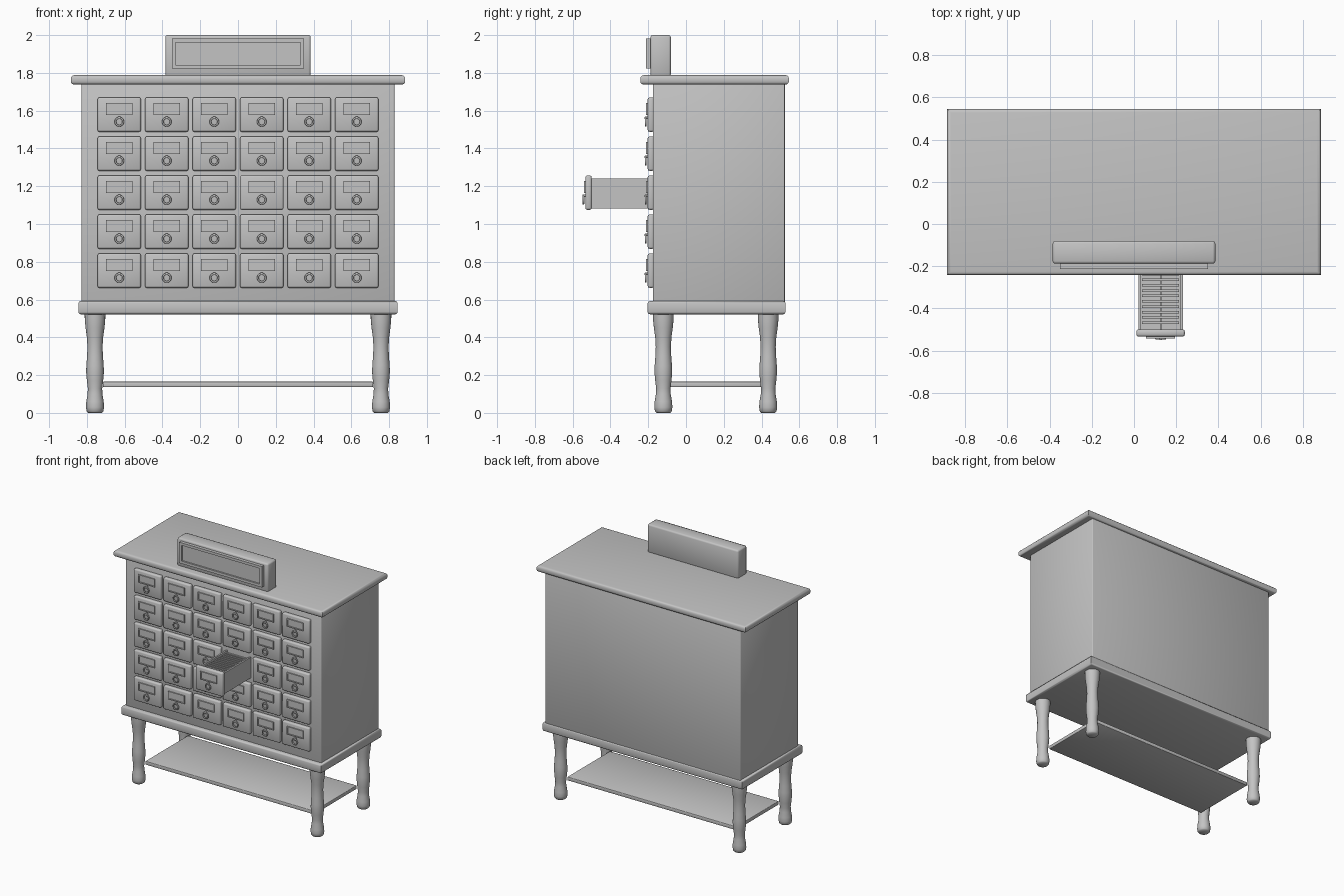
import bpy, bmesh, math
from mathutils import Matrix, Vector

if "Cube" in bpy.data.objects:
    bpy.data.objects.remove(bpy.data.objects["Cube"])

grey = bpy.data.materials.new("plain grey")
grey.diffuse_color = (0.55, 0.55, 0.55, 1)
grey.use_nodes = True
grey.node_tree.nodes["Principled BSDF"].inputs["Base Color"].default_value = grey.diffuse_color


def finish(name, bm, angle=50):
    bmesh.ops.recalc_face_normals(bm, faces=bm.faces)
    me = bpy.data.meshes.new(name)
    bm.to_mesh(me)
    bm.free()
    ob = bpy.data.objects.new(name, me)
    bpy.context.collection.objects.link(ob)
    me.materials.append(grey)
    bpy.ops.object.select_all(action='DESELECT')
    ob.select_set(True)
    bpy.context.view_layer.objects.active = ob
    bpy.ops.object.shade_smooth_by_angle(angle=math.radians(angle))
    return ob


def add_box(bm, x, y, z, bevel=0, axis=None, seg=2):
    """Box from (min, max) ranges; axis limits the bevel to edges across that axis."""
    m = Matrix.LocRotScale(Vector([sum(r) / 2 for r in (x, y, z)]), None,
                           Vector([r[1] - r[0] for r in (x, y, z)]))
    verts = bmesh.ops.create_cube(bm, size=1, matrix=m)["verts"]
    if bevel:
        edges = {e for v in verts for e in v.link_edges}
        if axis is not None:
            edges = {e for e in edges
                     if abs(e.verts[0].co[axis] - e.verts[1].co[axis]) < 1e-5}
        bmesh.ops.bevel(bm, geom=list(edges), offset=bevel, segments=seg,
                        profile=0.5, affect='EDGES')


def box(name, *args, **kw):
    bm = bmesh.new()
    add_box(bm, *args, **kw)
    return finish(name, bm)


def add_frame(bm, cx, cz, w, h, t, y):
    """Rectangular frame of half size w, h and bar width t."""
    for s in (-1, 1):
        add_box(bm, sorted((cx + s * w, cx + s * (w - t))), y, (cz - h, cz + h))
        add_box(bm, (cx - w + t, cx + w - t), y, sorted((cz + s * h, cz + s * (h - t))))


def add_lathe(bm, profile, n=24):
    """Turned solid around z from (radius, height) points."""
    rings = [[bm.verts.new((r * math.cos(2 * math.pi * i / n),
                            r * math.sin(2 * math.pi * i / n), z)) for i in range(n)]
             for r, z in profile]
    for a, b in zip(rings, rings[1:]):
        for i in range(n):
            j = (i + 1) % n
            bm.faces.new((a[i], a[j], b[j], b[i]))
    bm.faces.new(rings[0])
    bm.faces.new(rings[-1])


def add_ring(bm, c, major, minor, n=20, k=8):
    """Torus lying in the xz plane."""
    grid = []
    for i in range(n):
        a = 2 * math.pi * i / n
        row = []
        for j in range(k):
            b = 2 * math.pi * j / k
            r = major + minor * math.cos(b)
            row.append(bm.verts.new((c[0] + r * math.cos(a), c[1] + minor * math.sin(b),
                                     c[2] + r * math.sin(a))))
        grid.append(row)
    for i in range(n):
        for j in range(k):
            p, q = grid[i], grid[(i + 1) % n]
            bm.faces.new((p[j], q[j], q[(j + 1) % k], p[(j + 1) % k]))


# Carcass, top and base
box("cabinet_body", (-0.828, 0.828), (-0.175, 0.523), (0.58, 1.75), bevel=0.006)
box("cabinet_top", (-0.885, 0.885), (-0.242, 0.545), (1.738, 1.788), bevel=0.018, axis=2, seg=3)
box("base_slab", (-0.845, 0.845), (-0.203, 0.527), (0.522, 0.592), bevel=0.012, axis=2)

# Turned legs
LEG = [(0.036, 0), (0.044, 0.008), (0.048, 0.03), (0.046, 0.06), (0.039, 0.1),
       (0.038, 0.13), (0.043, 0.17), (0.047, 0.215), (0.046, 0.25), (0.042, 0.3),
       (0.040, 0.35), (0.043, 0.4), (0.050, 0.45), (0.054, 0.49), (0.055, 0.53)]
for side, sx in (("left", -1), ("right", 1)):
    for end, y in (("front", -0.12), ("back", 0.435)):
        bm = bmesh.new()
        add_lathe(bm, LEG)
        ob = finish(f"{end}_{side}_leg", bm)
        ob.location = (sx * 0.757, y, 0)

# Lower shelf
box("lower_shelf", (-0.715, 0.715), (-0.1, 0.415), (0.137, 0.165), bevel=0.004)

# Header board with framed blank panel
box("header_board", (-0.385, 0.385), (-0.188, -0.08), (1.78, 2.0), bevel=0.012)
bm = bmesh.new()
add_frame(bm, 0, 1.902, 0.35, 0.08, 0.02, (-0.212, -0.18))
finish("header_frame", bm)
box("header_panel", (-0.332, 0.332), (-0.2, -0.18), (1.838, 1.966))

# Drawer fronts, each with label holder and ring pull
for row in range(5):
    for col in range(6):
        x, z = (col - 2.5) * 0.2515, 0.753 + row * 0.2065
        opened = row == 2 and col == 3
        y = -0.533 if opened else -0.203
        tag = f"{row + 1}_{col + 1}"
        box(f"drawer_front_{tag}", (x - 0.115, x + 0.115), (y, y + 0.034),
            (z - 0.091, z + 0.091), bevel=0.01)
        bm = bmesh.new()
        add_frame(bm, x, z + 0.03, 0.069, 0.031, 0.008, (y - 0.008, y + 0.004))
        finish(f"label_holder_{tag}", bm)
        box(f"blank_label_{tag}", (x - 0.062, x + 0.062), (y - 0.003, y + 0.003),
            (z + 0.006, z + 0.054))
        bm = bmesh.new()
        add_ring(bm, (x, y - 0.01, z - 0.038), 0.021, 0.005)
        add_box(bm, (x - 0.007, x + 0.007), (y - 0.016, y + 0.004),
                (z - 0.024, z - 0.01), bevel=0.003)
        finish(f"ring_pull_{tag}", bm)

# Open drawer tray
x, z0, z1 = 0.126, 1.083, 1.242
ya, yb = -0.503, -0.17
bm = bmesh.new()
add_box(bm, (x - 0.105, x + 0.105), (ya, yb), (z0, z0 + 0.012))
for s in (-1, 1):
    add_box(bm, sorted((x + s * 0.105, x + s * 0.092)), (ya, yb), (z0, z1))
finish("open_drawer_tray", bm)

# Index cards and their holding rod
bm = bmesh.new()
for i in range(12):
    y = -0.474 + i * 0.0255
    add_box(bm, (x - 0.087, x + 0.087), (y, y + 0.012), (z0 + 0.012, z1 - 0.012))
finish("index_cards", bm)
box("card_rod", (x - 0.004, x + 0.004), (ya, yb), (z0 + 0.03, z0 + 0.038))
